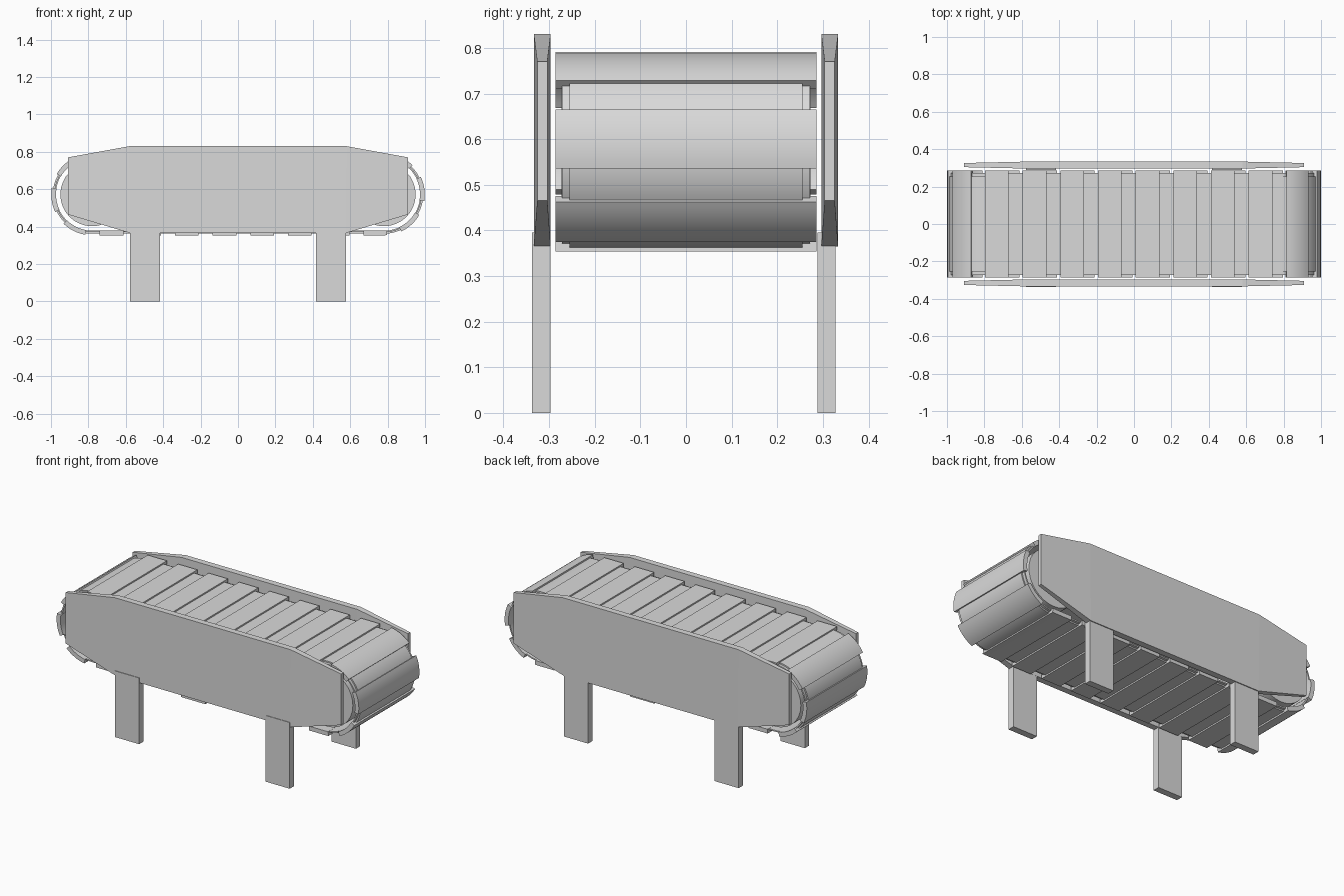
import bpy, bmesh, math

if "Cube" in bpy.data.objects:
    bpy.data.objects.remove(bpy.data.objects["Cube"])

mat = bpy.data.materials.new("plain grey")
mat.diffuse_color = (0.7, 0.7, 0.7, 1)
mat.use_nodes = True
mat.node_tree.nodes["Principled BSDF"].inputs["Base Color"].default_value = mat.diffuse_color

END_X, MID_Z, R_MID = 0.78, 0.572, 0.2085
STRAIGHT = 2 * END_X
HALF = STRAIGHT + math.pi * R_MID
COUNT = 22
PITCH = 2 * HALF / COUNT


def finish(name, bm, smooth=False):
    bmesh.ops.recalc_face_normals(bm, faces=bm.faces)
    me = bpy.data.meshes.new(name)
    bm.to_mesh(me)
    bm.free()
    me.materials.append(mat)
    ob = bpy.data.objects.new(name, me)
    bpy.context.collection.objects.link(ob)
    if smooth:
        for p in me.polygons:
            p.use_smooth = True
        me.set_sharp_from_angle(angle=math.radians(30))
    return ob


def box(name, x0, x1, y0, y1, z0, z1):
    bm = bmesh.new()
    bmesh.ops.create_cube(bm, size=1)
    for v in bm.verts:
        v.co = (x1 if v.co.x > 0 else x0, y1 if v.co.y > 0 else y0, z1 if v.co.z > 0 else z0)
    return finish(name, bm)


def belt_point(s, r):
    """Point on the belt loop: s runs clockwise from the top centre, r is the offset."""
    s = (s + END_X) % (2 * HALF)
    sign = 1
    if s >= HALF:
        s -= HALF
        sign = -1
    if s <= STRAIGHT:
        x, z = s - END_X, r
    else:
        a = (s - STRAIGHT) / R_MID
        x, z = END_X + r * math.sin(a), r * math.cos(a)
    return sign * x, MID_Z + sign * z


def belt_piece(bm, centre, length, half_width, r0, r1, steps=8):
    rings = []
    for i in range(steps + 1):
        s = centre + length * (i / steps - 0.5)
        ring = []
        for r, y in ((r0, -half_width), (r1, -half_width), (r1, half_width), (r0, half_width)):
            x, z = belt_point(s, r)
            ring.append(bm.verts.new((x, y, z)))
        rings.append(ring)
    for a, b in zip(rings, rings[1:]):
        for k in range(4):
            bm.faces.new((a[k], a[(k + 1) % 4], b[(k + 1) % 4], b[k]))
    bm.faces.new(rings[0])
    bm.faces.new(rings[-1][::-1])


# Belt: wide raised slats joined by narrower stepped links
slats, links = bmesh.new(), bmesh.new()
for i in range(COUNT):
    c = 0.072 + i * PITCH
    belt_piece(slats, c, 0.127, 0.286, 0.193, 0.2185)
    belt_piece(links, c + PITCH / 2, PITCH - 0.12, 0.272, 0.194, 0.202)
    belt_piece(links, c + PITCH / 2, PITCH - 0.12, 0.255, 0.202, 0.210)
finish("belt_slats", slats, True)
finish("belt_links", links, True)

# End rollers
for side, sx in (("left", -1), ("right", 1)):
    bm = bmesh.new()
    bmesh.ops.create_cone(bm, cap_ends=True, segments=32, radius1=0.17, radius2=0.17, depth=0.546)
    for v in bm.verts:
        x, y, z = v.co
        v.co = (sx * END_X + x, z, MID_Z + y)
    finish(side + "_roller", bm, True)

# Side panels, thinner towards both ends
PROFILE = [(-0.91, 0.77), (-0.58, 0.83), (0.58, 0.83), (0.91, 0.77),
           (0.91, 0.465), (0.575, 0.365), (-0.575, 0.365), (-0.91, 0.465)]
for side, sy in (("front", -1), ("back", 1)):
    bm = bmesh.new()
    faces = []
    for d in (-1, 1):
        faces.append([bm.verts.new((x, sy * 0.315 + d * (0.011 if abs(x) > 0.8 else 0.0185), z))
                      for x, z in PROFILE])
    a, b = faces
    for f in faces:
        # centre sheet and the two tapered ends
        bm.faces.new((f[1], f[2], f[5], f[6]))
        bm.faces.new((f[0], f[1], f[6], f[7]))
        bm.faces.new((f[2], f[3], f[4], f[5]))
    for k in range(8):
        n = (k + 1) % 8
        bm.faces.new((a[k], a[n], b[n], b[k]))
    finish(side + "_side_panel", bm)

# Legs
for side, y0, y1 in (("front", -0.337, -0.297), ("back", 0.288, 0.328)):
    for end, x in (("left", -0.4975), ("right", 0.4975)):
        box(f"{side}_{end}_leg", x - 0.08, x + 0.08, y0, y1, 0, 0.395)
